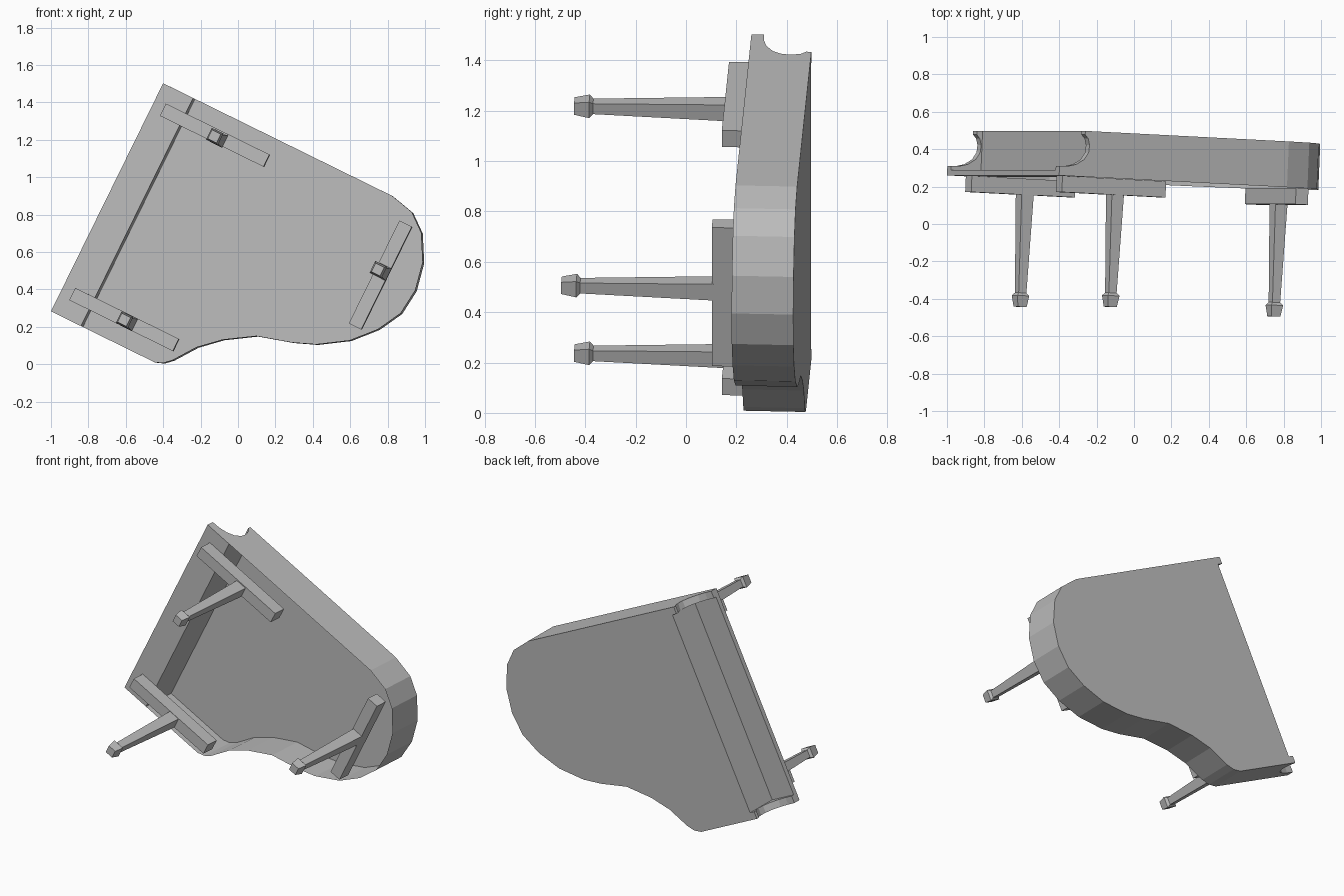
import bpy, bmesh
from mathutils import Matrix, Vector

if "Cube" in bpy.data.objects:
    bpy.data.objects.remove(bpy.data.objects["Cube"])

# Instrument axes: width across the keyboard, length to the tail, up to the lid
width_axis = Vector((0.441, 0, 0.897)).normalized()
length_axis = Vector((0.896, -0.0463, -0.441)).normalized()
up_axis = width_axis.cross(length_axis)
PLACE = Matrix((width_axis, length_axis, up_axis)).transposed().to_4x4()
PLACE.translation = (-1, 0.26, 0.283)

WIDTH, HEIGHT, WALL_Y = 1.359, 0.245, 0.179

grey = bpy.data.materials.new("plain grey")
grey.use_nodes = True
COLOUR = (0.5, 0.5, 0.5, 1)
grey.diffuse_color = COLOUR
grey.node_tree.nodes["Principled BSDF"].inputs["Base Color"].default_value = COLOUR


def finish(name, bm):
    bmesh.ops.recalc_face_normals(bm, faces=bm.faces)
    mesh = bpy.data.meshes.new(name)
    bm.to_mesh(mesh)
    bm.free()
    mesh.materials.append(grey)
    obj = bpy.data.objects.new(name, mesh)
    obj.matrix_world = PLACE
    bpy.context.collection.objects.link(obj)
    return obj


def loft(name, rings, cap_start=True, cap_end=True):
    """Join matching closed rings of points with side faces."""
    bm = bmesh.new()
    loops = [[bm.verts.new(p) for p in ring] for ring in rings]
    n = len(loops[0])
    for a, b in zip(loops, loops[1:]):
        for i in range(n):
            j = (i + 1) % n
            bm.faces.new((a[i], a[j], b[j], b[i]))
    if cap_start:
        bm.faces.new(loops[0])
    if cap_end:
        bm.faces.new(loops[-1])
    return finish(name, bm)


def rect(x0, x1, y0, y1, z):
    return [(x0, y0, z), (x1, y0, z), (x1, y1, z), (x0, y1, z)]


def box(name, x, y, z):
    return loft(name, [rect(*x, *y, h) for h in z])


# Case: thin rim, lid and inner wall, open underneath
outline = [
    (0, WALL_Y), (WIDTH, WALL_Y), (WIDTH, 1.359), (1.326, 1.497), (1.25, 1.591),
    (1.111, 1.668), (0.959, 1.698), (0.816, 1.682), (0.687, 1.612),
    (0.567, 1.503), (0.469, 1.351), (0.421, 1.23), (0.368, 1.044),
    (0.271, 0.891), (0.174, 0.784), (0.054, 0.698), (0.018, 0.659), (0, 0.61),
]
loft("case", [[(x, y, z) for x, y in outline] for z in (0, HEIGHT)], cap_start=False)

# Key bed
box("key_bed", (0, WIDTH), (0, WALL_Y), (0, 0.03))

# Scooped cheeks at both ends of the key bed
scoop = [
    (WALL_Y, 0), (0, 0), (0, 0.05), (0.05, 0.052), (0.1, 0.064), (0.145, 0.092),
    (0.17, 0.13), (0.174, 0.17), (0.164, 0.205), (0.145, 0.225),
    (0.145, HEIGHT), (WALL_Y, HEIGHT),
]
CHEEK = 0.045
for side, x0 in (("left", WIDTH - CHEEK), ("right", 0)):
    loft(side + "_cheek", [[(x, y, z) for y, z in scoop] for x in (x0, x0 + CHEEK)])

# Beams under the case
BEAM_Z = (-0.086, 0)
box("left_beam", (1.195, 1.268), (0.065, 0.683), BEAM_Z)
box("right_beam", (0.097, 0.17), (0.065, 0.683), BEAM_Z)
box("tail_beam", (0.645, 1.258), (1.463, 1.537), BEAM_Z)

# Tapered square legs with flared feet: (height, width) sections
sections = [(-0.08, 0.072), (-0.61, 0.046), (-0.625, 0.07), (-0.685, 0.052)]
for name, cx, cy in (("left_leg", 1.225, 0.403), ("right_leg", 0.132, 0.403),
                     ("tail_leg", 0.972, 1.503)):
    loft(name, [rect(cx - w / 2, cx + w / 2, cy - w / 2, cy + w / 2, z)
                for z, w in sections])
